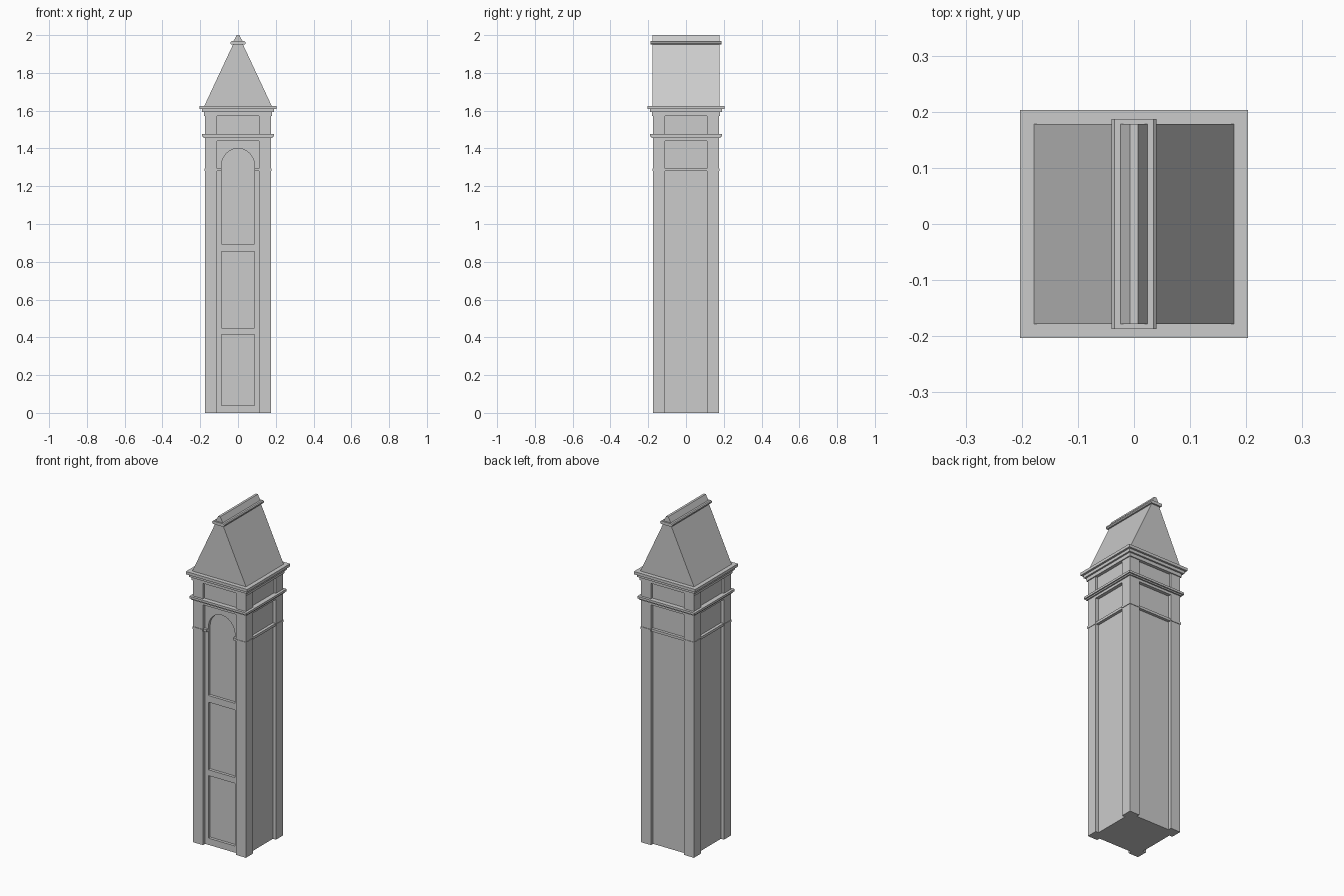
import bpy, math

if "Cube" in bpy.data.objects:
    bpy.data.objects.remove(bpy.data.objects["Cube"])

def mesh(name, verts, faces):
    me = bpy.data.meshes.new(name)
    me.from_pydata(verts, [], faces)
    me.update()
    ob = bpy.data.objects.new(name, me)
    bpy.context.collection.objects.link(ob)
    return ob

def prism(name, outline, y0, y1):
    """Extrude a counter-clockwise x/z outline (seen from the front) along y."""
    n = len(outline)
    verts = [(x, y0, z) for x, z in outline] + [(x, y1, z) for x, z in outline]
    faces = [tuple(range(n)), tuple(range(2 * n - 1, n - 1, -1))]
    faces += [(i, i + n, (i + 1) % n + n, (i + 1) % n) for i in range(n)]
    return mesh(name, verts, faces)

def box(name, x0, x1, y0, y1, z0, z1):
    return prism(name, [(x0, z0), (x1, z0), (x1, z1), (x0, z1)], y0, y1)

def slab(name, r, z0, z1):
    return box(name, -r, r, -r, r, z0, z1)

OUT, INN, WALL, BACK = 0.175, 0.11, 0.155, 0.138

# Shaft core, set deeper at the front for the window panels
box("shaft_core", -WALL, WALL, -BACK, WALL, 0, 1.46)

# Corner piers with thin impost bands, and short piers in the frieze
for sx in (-1, 1):
    for sy in (-1, 1):
        def corner(name, a, b, z0, z1):
            xs, ys = sorted((sx * a, sx * b)), sorted((sy * a, sy * b))
            box(name, *xs, *ys, z0, z1)
        corner("corner_pier", INN, OUT, 0, 1.46)
        corner("pier_band", INN, OUT + 0.003, 1.28, 1.293)
        corner("frieze_pier", INN, OUT, 1.47, 1.575)

# Horizontal bands and top rails between the piers
for s in (-1, 1):
    xs = sorted((s * 0.15, s * 0.172))
    box("side_band", *xs, -INN, INN, 1.28, 1.295)
box("back_band", -INN, INN, 0.15, 0.172, 1.28, 1.295)
slab("top_rail", OUT, 1.44, 1.46)

# Front window frame: stiles, sill bars and arched head
W, SPRING = 0.088, 1.305
for s in (-1, 1):
    xs = sorted((s * W, s * INN))
    box("front_stile", *xs, -WALL, -BACK, 0, SPRING)
    box("front_impost", *xs, -0.172, -BACK, 1.28, 1.295)
for z0, z1 in ((0, 0.04), (0.415, 0.45), (0.855, 0.895)):
    box("window_bar", -W, W, -WALL, -BACK, z0, z1)
arch = [(W * math.cos(math.pi * i / 20), SPRING + 0.095 * math.sin(math.pi * i / 20))
        for i in range(21)]
head = [(INN, SPRING), (INN, 1.44), (-INN, 1.44), (-INN, SPRING)] + arch[::-1]
prism("arched_head", head, -WALL, -BACK)

# Lower moulding, frieze and stepped cornice
slab("lower_moulding", 0.183, 1.455, 1.465)
slab("lower_moulding_cap", 0.19, 1.463, 1.476)
slab("frieze_core", 0.162, 1.47, 1.575)
slab("cornice_step", 0.181, 1.572, 1.592)
slab("cornice_step", 0.191, 1.592, 1.609)
slab("cornice_cap", 0.203, 1.609, 1.626)

# Steep gable roof with ridge moulding and cap
prism("roof", [(-0.178, 1.626), (0.178, 1.626), (0.025, 1.953), (-0.025, 1.953)], -0.178, 0.178)
prism("ridge_moulding", [(-0.035, 1.95), (0.035, 1.95), (0.04, 1.956), (0.04, 1.963),
                         (0.035, 1.968), (-0.035, 1.968), (-0.04, 1.963), (-0.04, 1.956)],
      -0.187, 0.187)
prism("ridge_cap", [(-0.025, 1.966), (0.025, 1.966), (0.007, 2.0), (-0.007, 2.0)], -0.178, 0.178)
